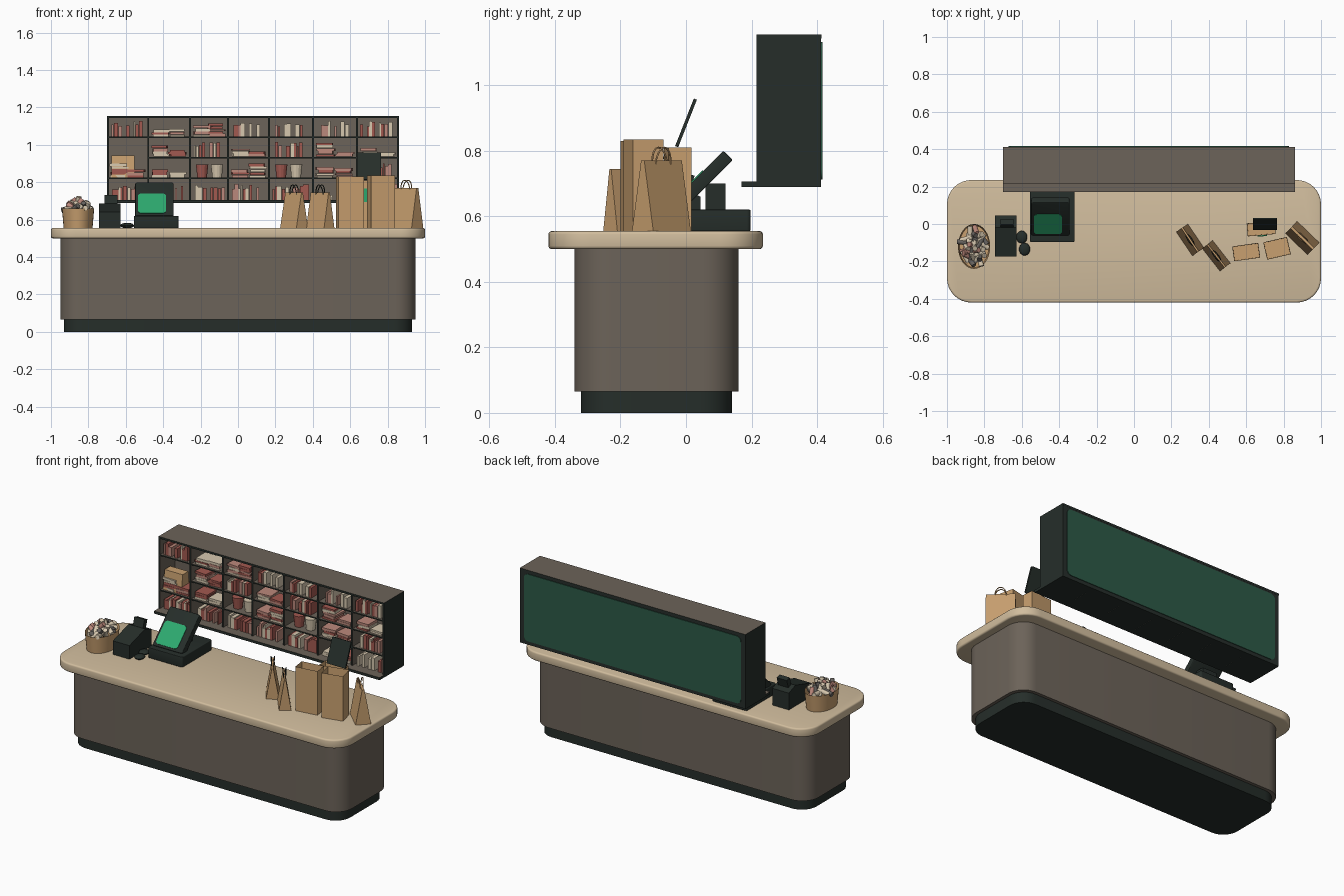
import bpy, bmesh, math, random
from mathutils import Matrix, Vector, Euler

random.seed(7)
cube = bpy.data.objects.get("Cube")
if cube:
    bpy.data.objects.remove(cube, do_unlink=True)

COLOURS = {
    "taupe": (.15, .125, .1), "charcoal": (.019, .027, .023),
    "sand": (.64, .51, .34), "kraft": (.58, .35, .16),
    "deep_green": (.025, .1, .062), "bright_green": (.026, .4, .16),
    "brick_red": (.36, .1, .08), "cream": (.68, .58, .43),
    "dusty_pink": (.5, .25, .2), "grey": (.13, .12, .11),
}
NAMES = list(COLOURS)
MATS = []
for name, rgb in COLOURS.items():
    m = bpy.data.materials.new(name)
    m.use_nodes = True
    m.diffuse_color = (*rgb, 1)
    m.node_tree.nodes["Principled BSDF"].inputs["Base Color"].default_value = (*rgb, 1)
    MATS.append(m)


def finish(bm, name, mat=None, smooth=False):
    """Turn a bmesh into an object; faces keep their index unless mat is given."""
    bmesh.ops.recalc_face_normals(bm, faces=bm.faces)
    me = bpy.data.meshes.new(name)
    bm.to_mesh(me)
    bm.free()
    for m in ([MATS[NAMES.index(mat)]] if mat else MATS):
        me.materials.append(m)
    ob = bpy.data.objects.new(name, me)
    bpy.context.collection.objects.link(ob)
    if smooth:
        bpy.ops.object.select_all(action='DESELECT')
        ob.select_set(True)
        bpy.context.view_layer.objects.active = ob
        bpy.ops.object.shade_smooth_by_angle(angle=math.radians(40))
    return ob


def add_box(bm, loc, size, mat="taupe", rot=(0, 0, 0)):
    mtx = Matrix.LocRotScale(Vector(loc), Euler(rot), Vector(size))
    verts = bmesh.ops.create_cube(bm, size=1, matrix=mtx)["verts"]
    for f in {f for v in verts for f in v.link_faces}:
        f.material_index = NAMES.index(mat)


def box(name, loc, size, mat, rot=(0, 0, 0)):
    bm = bmesh.new()
    add_box(bm, loc, size, mat, rot)
    return finish(bm, name, mat)


def slab(name, size, r, loc, mat, rot=(0, 0, 0), edge=0):
    """Plate with rounded corners, optionally with rounded rims."""
    w, d, t = size
    bm = bmesh.new()
    ring = []
    for i, (sx, sy) in enumerate(((1, 1), (-1, 1), (-1, -1), (1, -1))):
        for k in range(9):
            a = (i + k / 8) * math.pi / 2
            ring.append(bm.verts.new((sx * (w / 2 - r) + r * math.cos(a),
                                      sy * (d / 2 - r) + r * math.sin(a), -t / 2)))
    base = bm.faces.new(ring)
    top = bmesh.ops.extrude_face_region(bm, geom=[base], use_keep_orig=True)["geom"]
    bmesh.ops.translate(bm, vec=(0, 0, t), verts=[g for g in top if isinstance(g, bmesh.types.BMVert)])
    if edge:
        rims = [e for e in bm.edges if abs(e.verts[0].co.z - e.verts[1].co.z) < t / 2]
        bmesh.ops.bevel(bm, geom=rims, offset=edge, segments=3, profile=.5, affect='EDGES')
    bm.transform(Matrix.LocRotScale(Vector(loc), Euler(rot), None))
    return finish(bm, name, mat, True)


def tube(name, pts, radius, mat):
    cu = bpy.data.curves.new(name, 'CURVE')
    cu.dimensions = '3D'
    cu.bevel_depth = radius
    cu.bevel_resolution = 1
    sp = cu.splines.new('POLY')
    sp.points.add(len(pts) - 1)
    for p, co in zip(sp.points, pts):
        p.co = (*co, 1)
    cu.materials.append(MATS[NAMES.index(mat)])
    ob = bpy.data.objects.new(name, cu)
    bpy.context.collection.objects.link(ob)


# Counter
slab("plinth", (1.86, .46, .08), .1, (0, -.09, .04), "charcoal")
slab("counter_body", (1.9, .5, .44), .11, (0, -.09, .285), "taupe")
slab("countertop", (2, .655, .055), .13, (0, -.0925, .5275), "sand", edge=.01)

# Hanging shelf cabinet
X = [-.70, -.48, -.257, -.053, .166, .40, .636, .86]
Z = [.705, .824, .936, 1.043, 1.15]
MID = (X[0] + X[-1]) / 2
WIDTH = X[-1] - X[0]
bm = bmesh.new()
add_box(bm, (MID, .387, .922), (WIDTH, .05, .465))
add_box(bm, (MID, .314, 1.149), (WIDTH, .198, .012))
add_box(bm, (MID, .29, .698), (WIDTH, .24, .016))
for i, x in enumerate(X):
    end = .005 if i == 0 else -.005 if i == len(X) - 1 else 0
    add_box(bm, (x + end, .3, .922), (.01, .17, .465))
for z in Z[1:4]:
    left = X[1] if z == Z[2] else X[0]
    z -= .004
    add_box(bm, ((left + X[-1]) / 2, .3, z), (X[-1] - left, .165, .008))
bm.normal_update()
for f in bm.faces:
    c, n = f.calc_center_median(), f.normal
    outer = abs(n.x) > .5 and (c.x < X[0] + .002 or c.x > X[-1] - .002)
    lip = n.y < -.5 and c.y < .25
    if outer or lip or n.y > .5 or (n.z < -.5 and c.z < .7):
        f.material_index = NAMES.index("charcoal")
finish(bm, "shelf_cabinet")
slab("cabinet_back_panel", (WIDTH - .06, .42, .006), .03, (MID, .413, .922),
     "deep_green", (math.pi / 2, 0, 0))

# Shelf goods: u upright books, s stacked books, j jars
SHADES = ["cream", "cream", "brick_red", "dusty_pink", "brick_red"]
bm = bmesh.new()
for row, kinds in enumerate(("uuuuusu", "ssjsjsu", " sususs", "ussuuuu")):
    for col, kind in enumerate(kinds):
        x0, x1, z = X[col] + .015, X[col + 1] - .015, Z[row]
        if kind == "u":
            x = x0 + random.uniform(0, .03)
            stop = x1 - random.uniform(0, .06)
            while x < stop:
                t, h = random.uniform(.01, .026), random.uniform(.055, .085)
                add_box(bm, (x + t / 2, .275, z + h / 2), (t * .9, .09, h), random.choice(SHADES))
                x += t + random.choice((0, 0, 0, .02))
        elif kind == "s":
            for cx in (x0 + .05, x1 - .05):
                top = z
                for _ in range(random.randint(2, 5)):
                    t = random.uniform(.01, .018)
                    add_box(bm, (cx + random.uniform(-.006, .006), .275, top + t / 2),
                            (random.uniform(.075, .095), .09, t * .92), random.choice(SHADES),
                            (0, 0, random.uniform(-.1, .1)))
                    top += t
        elif kind == "j":
            for k in range(2):
                new = bmesh.ops.create_cone(
                    bm, cap_ends=True, segments=14, radius1=.026, radius2=.034, depth=.07,
                    matrix=Matrix.Translation((x0 + .05 + k * .08, .275, z + .035)))["verts"]
                for f in {f for v in new for f in v.link_faces}:
                    f.material_index = NAMES.index(("brick_red", "cream")[k])
finish(bm, "shelf_books_and_jars")


# Paper bags
def bag(name, x, y, turn, w, d, h, z=.555, pinch=1.0, handle=None):
    place = Matrix.LocRotScale(Vector((x, y, z)), Euler((0, 0, math.radians(turn))), None)
    bm = bmesh.new()
    bmesh.ops.create_cube(bm, size=1, matrix=Matrix.LocRotScale(
        Vector((0, 0, h / 2)), None, Vector((w, d, h))))
    top = max(bm.faces, key=lambda f: f.calc_center_median().z)
    for v in top.verts:
        v.co.y *= pinch
    if pinch == 1:
        bmesh.ops.inset_individual(bm, faces=[top], thickness=.004)
        bmesh.ops.translate(bm, verts=top.verts, vec=(0, 0, -h * .6))
    bm.transform(place)
    finish(bm, name, "kraft")
    if handle:
        for side in (-1, 1):
            arc = [place @ Vector((w * .2 * math.cos(a), side * (d * pinch / 2 + .006 * math.sin(a)),
                                   h - .012 + .052 * math.sin(a)))
                   for a in (math.pi * k / 12 for k in range(13))]
            tube(name + "_handle", arc, .0028, handle)


bag("paper_bag_left", .30, -.085, -56, .155, .075, .19, pinch=.12, handle="charcoal")
bag("paper_bag_front", .44, -.17, -52, .155, .07, .19, pinch=.12, handle="charcoal")
bag("paper_bag_tall", .60, -.15, 8, .14, .08, .275)
bag("paper_bag_tall_right", .765, -.13, 13, .13, .095, .28)
bag("paper_bag_right", .90, -.075, -44, .165, .09, .215, pinch=.15, handle="kraft")
bag("paper_bag_back", .68, -.025, 5, .15, .07, .255)
bag("shelf_bag", -.615, .27, 0, .125, .08, .12, z=Z[1], pinch=.7)
box("green_label", (.685, -.063, .73), (.05, .006, .07), "bright_green", (0, 0, .08))
slab("display_tablet", (.13, .156, .01), .006, (.70, 0, .885), "charcoal", (math.radians(68.5), 0, 0))

# Cash register
TILT = math.radians(45)
slab("register_base", (.24, .295, .065), .012, (-.437, .05, .5875), "charcoal", edge=.004)
box("register_stand", (-.447, .09, .65), (.1, .06, .1), "charcoal")
slab("register_monitor", (.205, .25, .04), .01, (-.447, .04, .697), "charcoal", (TILT, 0, 0), .004)
slab("register_screen", (.15, .148, .006), .02, (-.46, .0, .6855), "bright_green", (TILT, 0, 0))

# Receipt printer with a sloped top
bm = bmesh.new()
side = [bm.verts.new((-.743, y, z)) for y, z in
        ((-.175, .555), (.045, .555), (.045, .66), (-.02, .685), (-.175, .64))]
ext = bmesh.ops.extrude_face_region(bm, geom=[bm.faces.new(side)], use_keep_orig=True)["geom"]
bmesh.ops.translate(bm, vec=(.115, 0, 0), verts=[g for g in ext if isinstance(g, bmesh.types.BMVert)])
finish(bm, "receipt_printer", "charcoal")
box("printer_lid", (-.68, 0, .69), (.07, .03, .08), "charcoal", (-.3, 0, 0))

# Small hand scanner
for i, (x, y) in enumerate(((-.6, -.07), (-.585, -.135))):
    bm = bmesh.new()
    bmesh.ops.create_uvsphere(bm, u_segments=14, v_segments=8, radius=1,
                              matrix=Matrix.LocRotScale(Vector((x, y, .568)), None, Vector((.03, .034, .014))))
    finish(bm, f"scanner_part_{i + 1}", "charcoal", True)

# Oval basket with an open top, filled with small rolls
bm = bmesh.new()
bmesh.ops.create_cone(bm, cap_ends=True, segments=32, radius1=.9, radius2=1, depth=1,
                      matrix=Matrix.LocRotScale(Vector((-.855, -.12, .6075)), None, Vector((.086, .12, .105))))
rim = max(bm.faces, key=lambda f: f.calc_center_median().z)
bmesh.ops.inset_individual(bm, faces=[rim], thickness=.007)
bmesh.ops.translate(bm, verts=rim.verts, vec=(0, 0, -.05))
finish(bm, "basket", "kraft", True)
bm = bmesh.new()
for i in range(34):
    a, r = i * 2.4, math.sqrt(i / 34)
    loc = Vector((-.855 + .06 * r * math.cos(a), -.12 + .09 * r * math.sin(a), .69 - .035 * r))
    rot = Euler((random.uniform(.3, 1.5), 0, random.uniform(0, 6.28)))
    new = bmesh.ops.create_cone(bm, cap_ends=True, segments=10, radius1=.014, radius2=.014, depth=.07,
                                matrix=Matrix.LocRotScale(loc, rot, None))["verts"]
    shade = random.choice(["cream", "cream", "cream", "grey", "dusty_pink"])
    for f in {f for v in new for f in v.link_faces}:
        f.material_index = NAMES.index(shade)
finish(bm, "basket_rolls", smooth=True)
